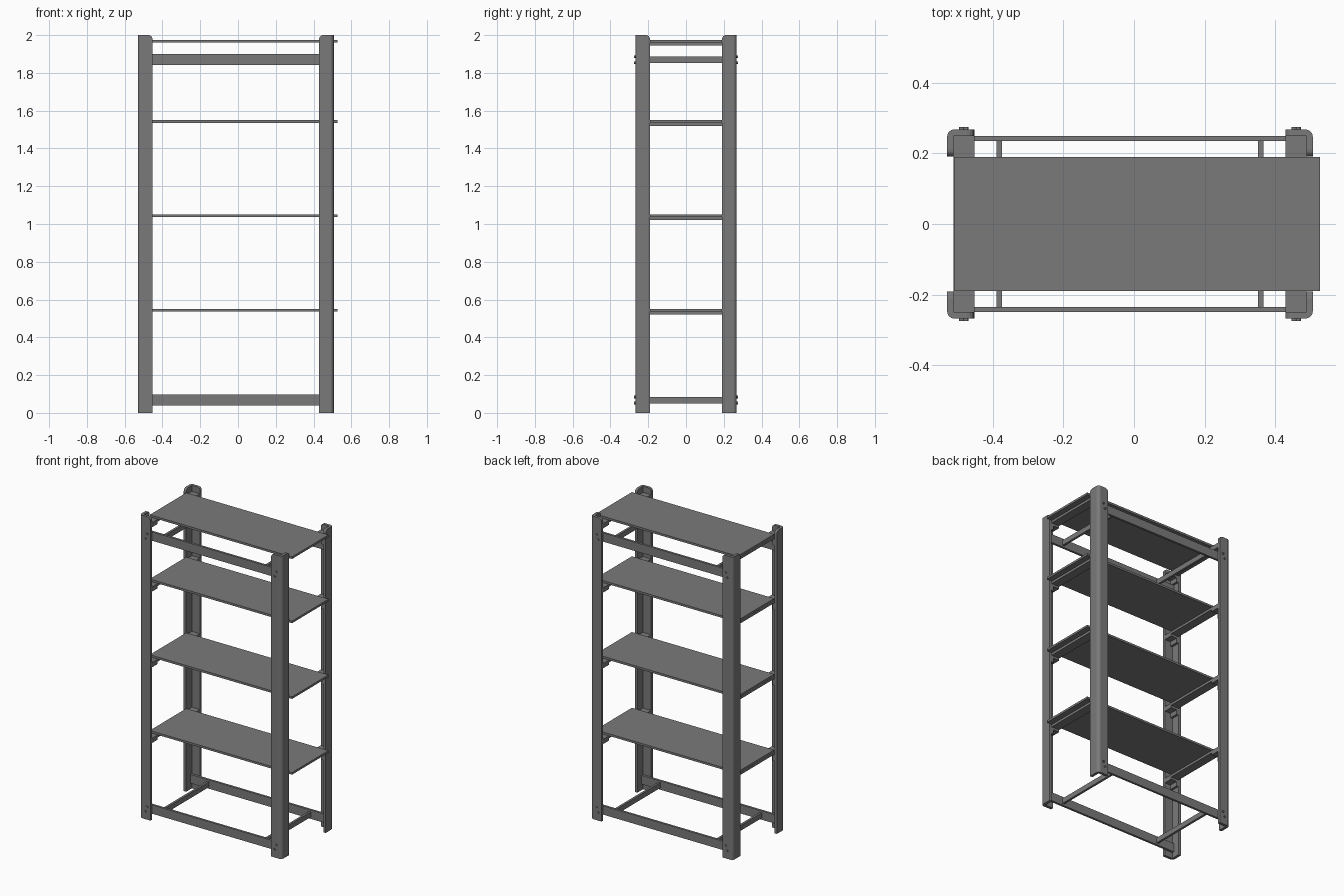
import bpy, bmesh, math
from mathutils import Matrix, Vector

if "Cube" in bpy.data.objects:
    bpy.data.objects.remove(bpy.data.objects["Cube"])

# dark grey metal used for every part
METAL = bpy.data.materials.new("dark_grey")
METAL.diffuse_color = (0.195, 0.195, 0.195, 1)
METAL.use_nodes = True
METAL.node_tree.nodes["Principled BSDF"].inputs["Base Color"].default_value = METAL.diffuse_color


def finish(bm, name):
    bmesh.ops.recalc_face_normals(bm, faces=bm.faces)
    me = bpy.data.meshes.new(name)
    bm.to_mesh(me)
    bm.free()
    me.materials.append(METAL)
    ob = bpy.data.objects.new(name, me)
    bpy.context.collection.objects.link(ob)
    return ob


def box(name, x0, x1, y0, y1, z0, z1):
    bm = bmesh.new()
    bmesh.ops.create_cube(bm, size=1)
    for v in bm.verts:
        v.co = ((x0 + x1) / 2 + v.co.x * (x1 - x0),
                (y0 + y1) / 2 + v.co.y * (y1 - y0),
                (z0 + z1) / 2 + v.co.z * (z1 - z0))
    return finish(bm, name)


CX, PX, PY = -0.0115, 0.5185, 0.268   # frame centre, half width, half depth
W, T, R = 0.077, 0.018, 0.02          # angle flange width, thickness, rounding


def post(name, sx, sy):
    # L-section with a rounded heel, extruded upward
    pts = [(W, 0), (W, T), (T, T), (T, W), (0, W)]
    pts += [(R - R * math.cos(a), R - R * math.sin(a))
            for a in (i * math.pi / 10 for i in range(6))]
    # the arc ends coincide with neither flange tip, so the outline stays simple
    bm = bmesh.new()
    f = bm.faces.new([bm.verts.new((CX + sx * (PX - x), sy * (PY - y), 0)) for x, y in pts])
    ext = bmesh.ops.extrude_face_region(bm, geom=[f])
    bmesh.ops.translate(bm, vec=(0, 0, 2), verts=[g for g in ext['geom'] if isinstance(g, bmesh.types.BMVert)])
    # round the free upper corner of each flange
    corners = []
    for e in bm.edges:
        a, b = e.verts
        if min(a.co.z, b.co.z) > 1.9:
            d = [(PX - sx * (v.co.x - CX), PY - sy * v.co.y) for v in (a, b)]
            if all(p[0] > W - 1e-4 for p in d) or all(p[1] > W - 1e-4 for p in d):
                corners.append(e)
    bmesh.ops.bevel(bm, geom=corners, offset=0.02, segments=4, profile=0.5, affect='EDGES')
    return finish(bm, name)


def bolt(name, x, y, z):
    bm = bmesh.new()
    bmesh.ops.create_cone(bm, cap_ends=True, segments=12, radius1=0.007, radius2=0.007, depth=0.013,
                          matrix=Matrix.Translation(Vector((x, y, z))) @ Matrix.Rotation(math.pi / 2, 4, 'X'))
    return finish(bm, name)


def span(s, a, b):
    return sorted((s * a, s * b))


INX, INY = PX - T, PY - T      # inner faces of the posts
SHELVES = (1.974, 1.550, 1.050, 0.550)
RAILS = (0.068, 1.870)

for sx in (-1, 1):
    for sy in (-1, 1):
        # corner posts and their bolts
        post("corner_post", sx, sy)
        for zc in RAILS:
            for k in (-1, 1):
                bolt("bolt", CX + sx * (PX - 0.047) + k * 0.006, sy * PY, zc + k * 0.016)
        # brackets holding the shelf supports
        x0, x1 = span(sx, INX, PX - W)
        y0, y1 = span(sy, INY, PY - W)
        a0, a1 = span(sx, INX, INX - 0.015)
        for z in SHELVES:
            box("shelf_bracket", CX + x0, CX + x1, y0, y1, z - 0.045, z - 0.030)
            box("bracket_plate", CX + a0, CX + a1, y0, y1, z - 0.075, z - 0.045)
    # side supports under each shelf
    x0, x1 = span(sx, INX, PX - W)
    for z in SHELVES:
        box("shelf_support", CX + x0, CX + x1, -INY, INY, z - 0.030, z - 0.014)
    # cross braces tying the front and back rails
    xc = CX + sx * 0.371
    for z in RAILS:
        box("cross_brace", xc - 0.0075, xc + 0.0075, -0.236, 0.236, z - 0.017, z + 0.017)

# long front and back rails
for sy in (-1, 1):
    y0, y1 = span(sy, INY, INY - 0.015)
    for z in RAILS:
        box("long_rail", CX - INX, CX + INX, y0, y1, z - 0.029, z + 0.029)

# shelf boards
for z in SHELVES:
    box("shelf_board", -0.511, 0.528, -0.19, 0.19, z - 0.014, z)
